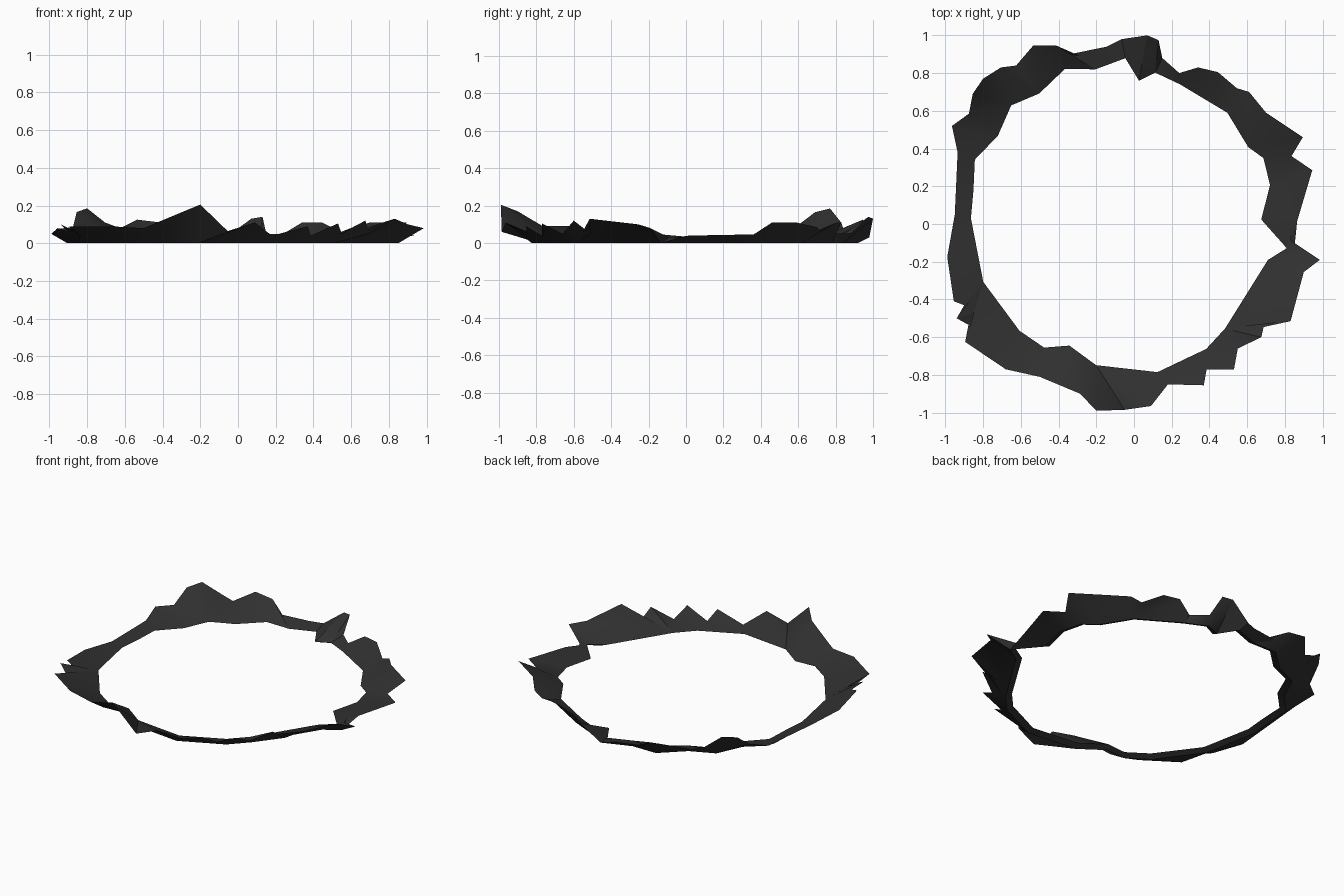
import bpy, bmesh, math

# Jagged outer rim: x, y, height, counter-clockwise from +x
RIM = [
    (.865, .015, .04), (.945, .285, .045), (.835, .36, .045), (.895, .46, .11),
    (.70, .59, .11), (.61, .70, .085), (.545, .72, .06), (.445, .805, .11), (.34, .83, .11),
    (.24, .80, .05), (.15, .88, .05), (.13, .975, .14), (.07, 1.0, .13),
    (-.065, .98, .03), (-.145, .94, .04), (-.34, .90, .05), (-.41, .945, .11), (-.535, .945, .125),
    (-.625, .84, .08), (-.705, .83, .11), (-.80, .77, .185), (-.855, .69, .165),
    (-.875, .585, .085), (-.965, .52, .075), (-.935, .38, .045), (-.95, .05, .03),
    (-.99, -.175, .05), (-.955, -.41, .08), (-.82, -.46, .04), (-.94, -.50, .10),
    (-.84, -.555, .04), (-.895, -.625, .09), (-.68, -.77, .09), (-.50, -.81, .08),
    (-.285, -.90, .17), (-.20, -.99, .205), (-.05, -.985, .06), (.09, -.965, .11),
    (.18, -.85, .04), (.37, -.855, .09), (.385, -.77, .04), (.53, -.77, .105),
    (.55, -.66, .05), (.675, -.60, .12), (.695, -.51, .05), (.83, -.515, .13),
    (.90, -.255, .10), (.985, -.19, .08), (.835, -.09, .03), (.815, -.03, .03),
]
# Inner edge: angle in degrees, radius
INNER = [
    (2, .675), (16, .75), (27, .77), (34, .73), (50, .77), (72, .78), (82, .81),
    (88, .76), (93, .88), (104, .845), (114, .90), (126, .855), (136, .905),
    (147, .86), (158, .91), (168, .87), (178, .865), (201, .856), (223, .83),
    (234, .81), (242, .73), (255, .775), (279, .795), (300, .765), (311, .735),
    (345, .735), (351, .82),
]

bm = bmesh.new()


def polar_loop(dr, z):
    """Ring of vertices offset outward from the inner edge."""
    return [(a, bm.verts.new(((r + dr) * math.cos(math.radians(a)),
                              (r + dr) * math.sin(math.radians(a)), z))) for a, r in INNER]


def turn(loop, i):
    return loop[i % len(loop)][0] + 360 * (i // len(loop))


def zip_loops(outer, inner):
    """Join two loops with triangles, always advancing the lagging side."""
    i = j = 0
    while i < len(outer) or j < len(inner):
        o, n = outer[i % len(outer)][1], inner[j % len(inner)][1]
        if j >= len(inner) or (i < len(outer) and turn(outer, i + 1) <= turn(inner, j + 1)):
            i += 1
            bm.faces.new((n, o, outer[i % len(outer)][1]))
        else:
            j += 1
            bm.faces.new((n, o, inner[j % len(inner)][1]))


rim = [(math.degrees(math.atan2(y, x)) % 360, bm.verts.new((x, y, z))) for x, y, z in RIM]
edge = polar_loop(0, .018)
base = polar_loop(.04, 0)
zip_loops(rim, edge)      # sloping top
zip_loops(rim, base)      # outer underside
zip_loops(base, edge)     # narrow foot
bmesh.ops.recalc_face_normals(bm, faces=bm.faces)

mesh = bpy.data.meshes.new("jagged_ring")
bm.to_mesh(mesh)
bm.free()
ring = bpy.data.objects.new("jagged_ring", mesh)
bpy.context.collection.objects.link(ring)

# Charcoal colour
mat = bpy.data.materials.new("charcoal")
mat.diffuse_color = (.03, .03, .03, 1)
mesh.materials.append(mat)

# Soft shading with sharp creases kept
bpy.context.view_layer.objects.active = ring
ring.select_set(True)
bpy.ops.object.shade_smooth_by_angle(angle=math.radians(40))
